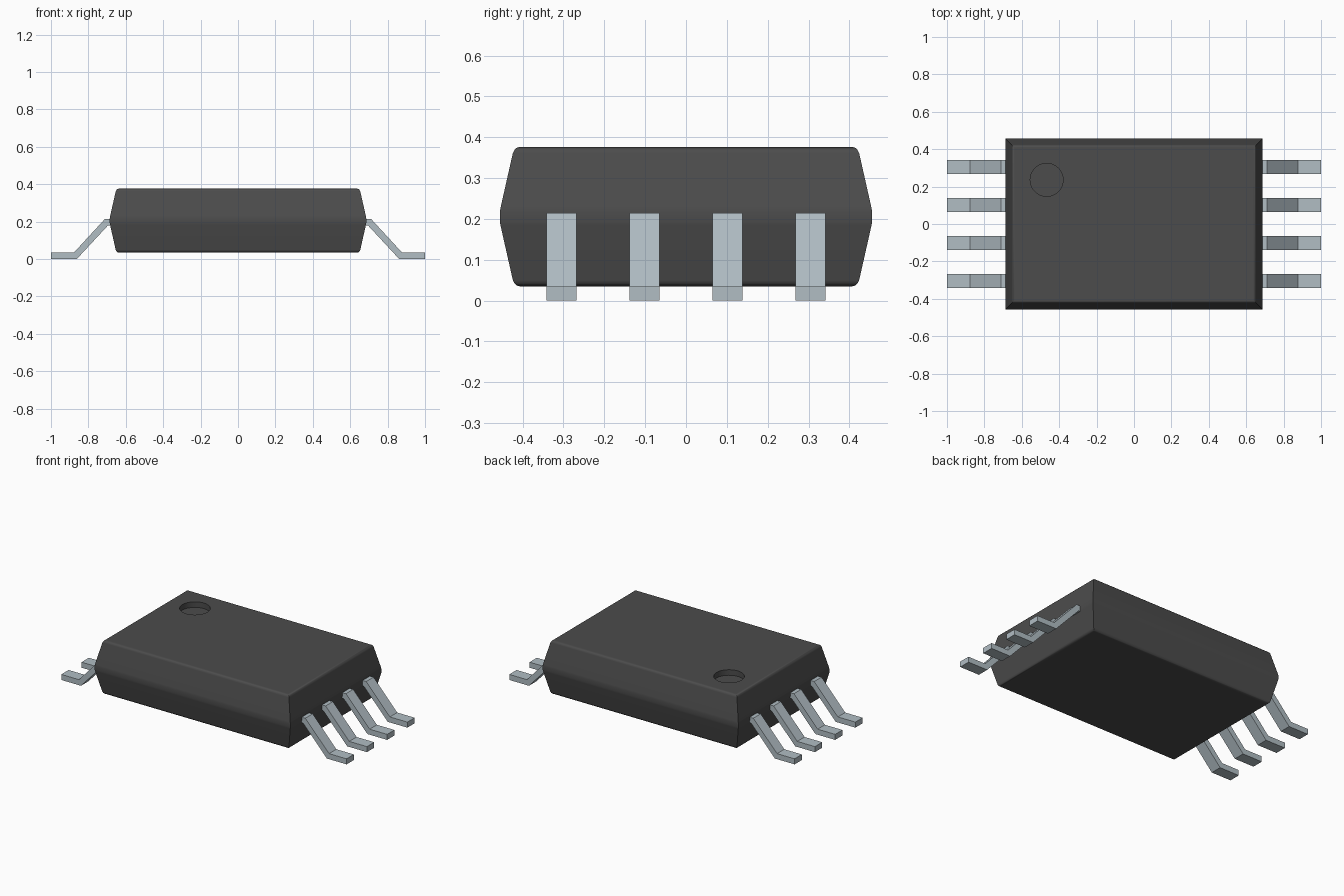
import bpy, bmesh, math

cube = bpy.data.objects.get("Cube")
if cube:
    bpy.data.objects.remove(cube, do_unlink=True)


def material(name, rgb, rough):
    m = bpy.data.materials.new(name)
    m.use_nodes = True
    m.diffuse_color = (*rgb, 1)
    bsdf = next(n for n in m.node_tree.nodes if n.type == 'BSDF_PRINCIPLED')
    bsdf.inputs["Base Color"].default_value = (*rgb, 1)
    bsdf.inputs["Roughness"].default_value = rough
    return m


BLACK = material("black_plastic", (0.072, 0.072, 0.072), 0.6)
METAL = material("tinned_metal", (0.44, 0.51, 0.55), 0.4)


def make_object(name, bm, mat):
    bmesh.ops.recalc_face_normals(bm, faces=bm.faces[:])
    mesh = bpy.data.meshes.new(name)
    bm.to_mesh(mesh)
    bm.free()
    mesh.materials.append(mat)
    ob = bpy.data.objects.new(name, mesh)
    bpy.context.collection.objects.link(ob)
    return ob


def activate(ob):
    bpy.ops.object.select_all(action='DESELECT')
    ob.select_set(True)
    bpy.context.view_layer.objects.active = ob


# Package body: stacked rectangles, drafted to a waist band with rounded rims
HALF_X, HALF_Y, BOTTOM, TOP = 0.686, 0.456, 0.035, 0.376
half_profile = [(0.0, 0.048), (0.002, 0.041), (0.007, 0.036), (0.015, 0.032),
                (0.148, 0.002), (0.160, 0.0)]          # (height from rim, inset)
levels = [(BOTTOM + h, i) for h, i in half_profile]
levels += [(TOP - h, i) for h, i in reversed(half_profile)]

bm = bmesh.new()
rings = []
for z, inset in levels:
    x, y = HALF_X - inset, HALF_Y - inset
    rings.append([bm.verts.new((sx * x, sy * y, z))
                  for sx, sy in ((-1, -1), (1, -1), (1, 1), (-1, 1))])
for a, b in zip(rings, rings[1:]):
    for k in range(4):
        n = (k + 1) % 4
        bm.faces.new((a[k], a[n], b[n], b[k]))
bm.faces.new(rings[0][::-1])
bm.faces.new(rings[-1])
body = make_object("package_body", bm, BLACK)

# Round pin-one dimple sunk into the top
bpy.ops.mesh.primitive_cylinder_add(vertices=48, radius=0.088, depth=0.2,
                                    location=(-0.467, 0.236, TOP - 0.035 + 0.1))
cutter = bpy.context.object
cutter.name = "dimple_cutter"
cutter.hide_render = True
cutter.data.materials.append(BLACK)
activate(body)
cut = body.modifiers.new("dimple", 'BOOLEAN')
cut.operation = 'DIFFERENCE'
cut.solver = 'EXACT'
cut.object = cutter
bpy.ops.object.modifier_apply(modifier=cut.name)
bpy.data.objects.remove(cutter, do_unlink=True)

# Soft rims with flat large faces
activate(body)
bpy.ops.object.shade_smooth_by_angle(angle=math.radians(35))
weighted = body.modifiers.new("flat_faces", 'WEIGHTED_NORMAL')
weighted.keep_sharp = True

# Gull-wing leads: one bent strip profile, extruded across y
LEAD_PROFILE = [(1.0, 0.0), (1.0, 0.035), (0.877, 0.035), (0.711, 0.215),
                (0.62, 0.215), (0.62, 0.180), (0.695, 0.180), (0.862, 0.0)]
LEAD_WIDTH = 0.073


def make_lead(name, side, yc):
    bm = bmesh.new()
    face = bm.faces.new([bm.verts.new((side * x, yc - LEAD_WIDTH / 2, z))
                         for x, z in LEAD_PROFILE])
    ext = bmesh.ops.extrude_face_region(bm, geom=[face])
    verts = [g for g in ext["geom"] if isinstance(g, bmesh.types.BMVert)]
    bmesh.ops.translate(bm, verts=verts, vec=(0, LEAD_WIDTH, 0))
    return make_object(name, bm, METAL)


for side, label in ((1, "left"), (-1, "right")):
    for i in range(4):
        make_lead(f"{label}_lead_{i + 1}", side, (i - 1.5) * 0.203)
